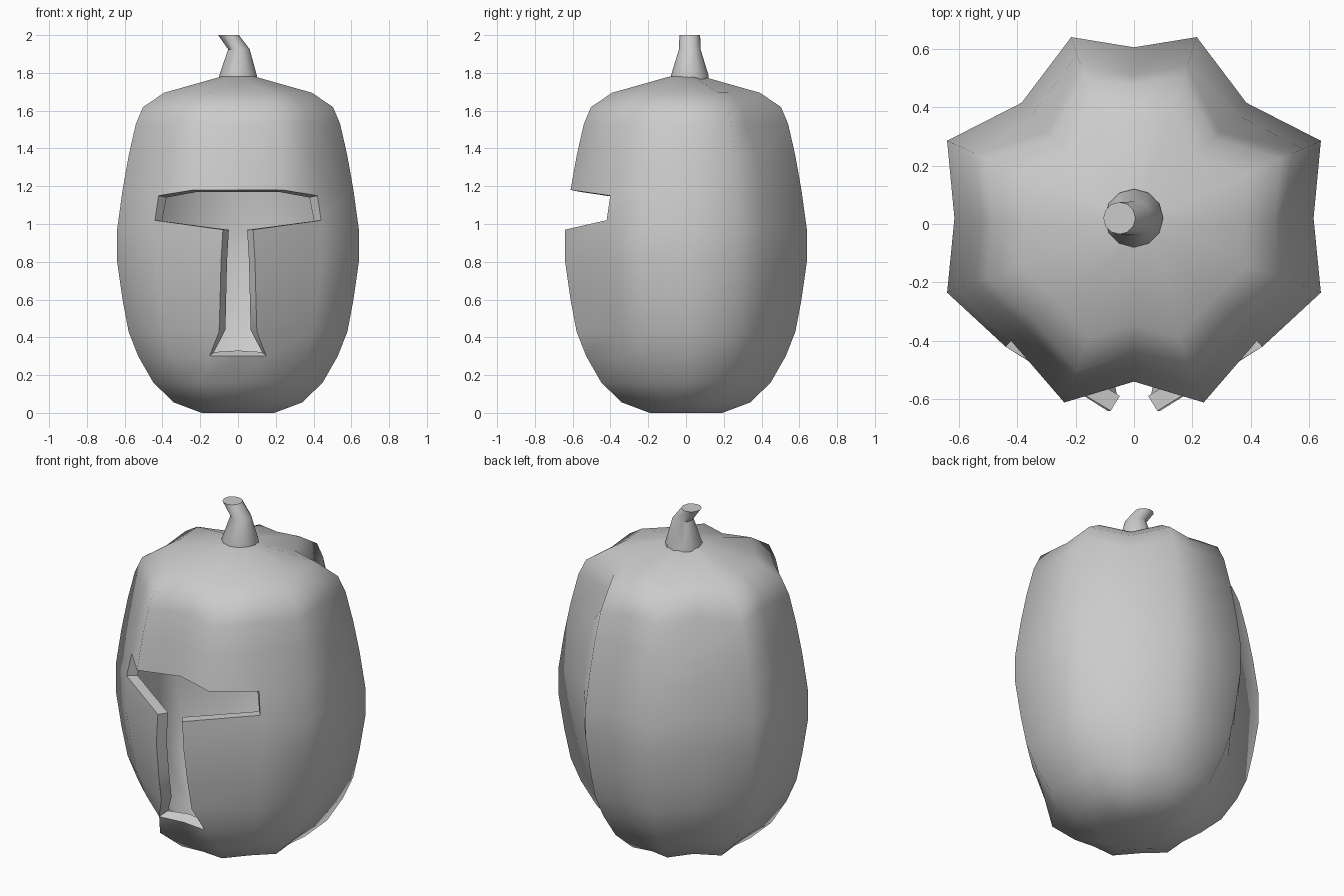
import bpy, bmesh, math

if "Cube" in bpy.data.objects:
    bpy.data.objects.remove(bpy.data.objects["Cube"])

# half cross-section, from front centre round to back centre (ridges and grooves)
SECTION = [(0, -.565), (.25, -.64), (.44, -.42), (.64, -.235), (.615, .02),
           (.64, .285), (.385, .415), (.215, .64), (0, .605)]
# height, scale, x of cheek edge (None = ordinary front ridge)
LEVELS = [(0, .30, None), (.055, .53, None), (.16, .70, .20), (.30, .825, .15),
          (.43, .905, .10), (.60, .955, .095), (.80, 1, .09), (.97, 1, .08),
          (1.18, .955, None), (1.36, .905, None), (1.53, .845, None),
          (1.62, .785, None), (1.695, .61, None), (1.78, .14, None)]
SLOT_BOTTOM, BROW_BOTTOM, BROW_TOP = 3, 7, 8


def finish(bm, name, angle):
    bmesh.ops.recalc_face_normals(bm, faces=bm.faces)
    mesh = bpy.data.meshes.new(name)
    bm.to_mesh(mesh)
    bm.free()
    ob = bpy.data.objects.new(name, mesh)
    bpy.context.collection.objects.link(ob)
    bpy.ops.object.select_all(action='DESELECT')
    bpy.context.view_layer.objects.active = ob
    ob.select_set(True)
    return ob


def smooth(angle):
    bpy.ops.object.shade_smooth_by_angle(angle=math.radians(angle))


def bridge(bm, rings, skip=lambda k, i: False):
    n = len(rings[0])
    for k in range(len(rings) - 1):
        for i in range(n):
            if not skip(k, i):
                j = (i + 1) % n
                bm.faces.new((rings[k][i], rings[k][j], rings[k + 1][j], rings[k + 1][i]))
    bm.faces.new(rings[0][::-1])
    bm.faces.new(rings[-1])


# Lobed pumpkin shell with a T-shaped face opening
bm = bmesh.new()
rings = []
for k, (z, s, cheek) in enumerate(LEVELS):
    half = []
    for i, (x, y) in enumerate(SECTION):
        px, py, pz = x * s, y * s, z
        if i == 1 and cheek:
            px = cheek
        if i == 0 and k <= SLOT_BOTTOM:
            py = -.62 * s
        if i == 2:
            pz += {BROW_BOTTOM: .05, BROW_TOP: -.03}.get(k, 0)
        if i == 6 and z > 1.5:
            px, py = px * .9, py * .9
        half.append((px, py, pz))
    full = half + [(-x, y, z) for x, y, z in half[-2:0:-1]]
    rings.append([bm.verts.new(p) for p in full])


def opening(k, i):
    if k == BROW_BOTTOM:
        return i in (0, 1, 14, 15)
    return SLOT_BOTTOM <= k < BROW_BOTTOM and i in (0, 15)


bridge(bm, rings, opening)
loose = [v for v in bm.verts if not v.link_faces]
bmesh.ops.delete(bm, geom=loose, context='VERTS')
shell = finish(bm, "pumpkin_shell", 75)
wall = shell.modifiers.new("wall", 'SOLIDIFY')
wall.thickness = .06
wall.offset = -1
bpy.ops.object.modifier_apply(modifier="wall")
smooth(75)

# Bent stem
bm = bmesh.new()
rings = []
for cx, z, r in [(0, 1.74, .1), (0, 1.785, .1), (.005, 1.925, .057), (-.05, 2.0, .055)]:
    rings.append([bm.verts.new((cx + r * math.cos(a * math.tau / 12),
                                .02 + r * math.sin(a * math.tau / 12), z)) for a in range(12)])
bridge(bm, rings)
finish(bm, "stem", 40)
smooth(40)
